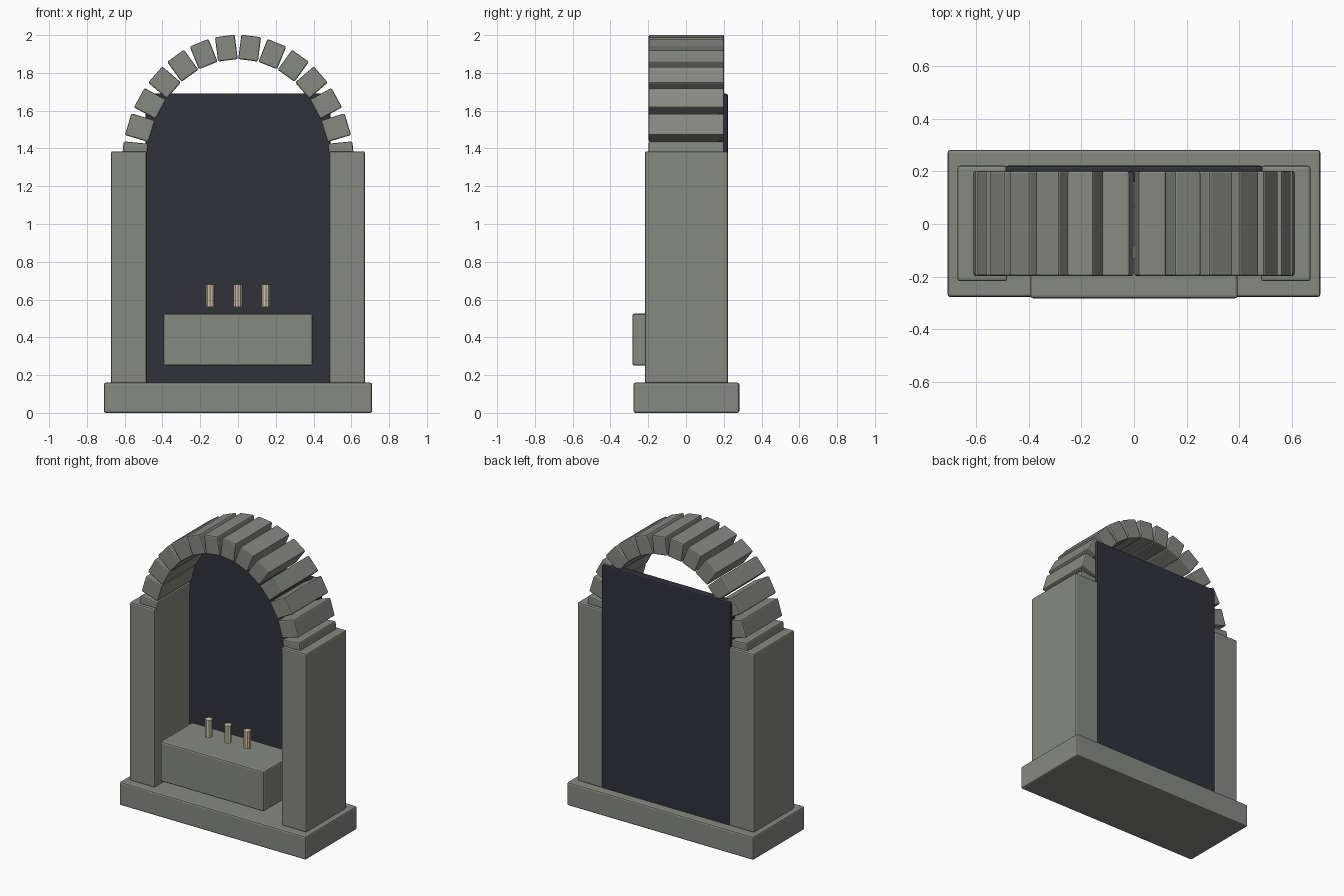
import bpy
from math import sin, cos, atan2, pi, hypot

if "Cube" in bpy.data.objects:
    bpy.data.objects.remove(bpy.data.objects["Cube"])


def material(name, colour):
    m = bpy.data.materials.new(name)
    m.diffuse_color = (*colour, 1)
    m.use_nodes = True
    m.node_tree.nodes["Principled BSDF"].inputs["Base Color"].default_value = m.diffuse_color
    return m


STONE = material("stone", (0.24, 0.25, 0.22))
DARK = material("dark_recess", (0.03, 0.032, 0.042))
WAX = material("wax", (0.62, 0.55, 0.36))


def box(name, centre, size, mat=STONE, tilt=0.0, bevel=0.01):
    bpy.ops.mesh.primitive_cube_add(size=1, location=centre)
    ob = bpy.context.object
    ob.name = name
    ob.scale = size
    bpy.ops.object.transform_apply(location=False, rotation=False, scale=True)
    ob.rotation_euler.y = tilt
    ob.data.materials.append(mat)
    mod = ob.modifiers.new("soft_edges", 'BEVEL')
    mod.width = bevel
    mod.segments = 2
    return ob


# Plinth, side pillars and dark back panel
box("plinth", (0, 0.002, 0.08), (1.42, 0.56, 0.16))
for side, label in ((-1, "left"), (1, "right")):
    box(f"{label}_pillar", (side * 0.578, 0.002, 0.77), (0.19, 0.44, 1.23))
box("back_panel", (0, 0.192, 0.92), (0.98, 0.06, 1.54), DARK)

# Offering block in the niche
box("offering_block", (0, -0.108, 0.3875), (0.79, 0.35, 0.275))

# Elliptical arch of separate stones, each turned to the curve's normal
A, B, ZC, COUNT = 0.55, 0.635, 1.30, 14
step = pi / COUNT
for i in range(COUNT):
    t = -pi / 2 + (i + 0.5) * step
    tilt = atan2(sin(t) / A, cos(t) / B)
    width = 0.85 * step * hypot(A * cos(t), B * sin(t))
    box(f"arch_stone_{i + 1}", (A * sin(t), 0.002, ZC + B * cos(t)),
        (width, 0.40, 0.13), tilt=tilt, bevel=0.008)

# Three short candles
for i, x in enumerate((-0.147, 0, 0.147)):
    bpy.ops.mesh.primitive_cylinder_add(vertices=10, radius=0.024, depth=0.12,
                                        location=(x, -0.108, 0.62))
    candle = bpy.context.object
    candle.name = f"candle_{i + 1}"
    candle.data.materials.append(WAX)
